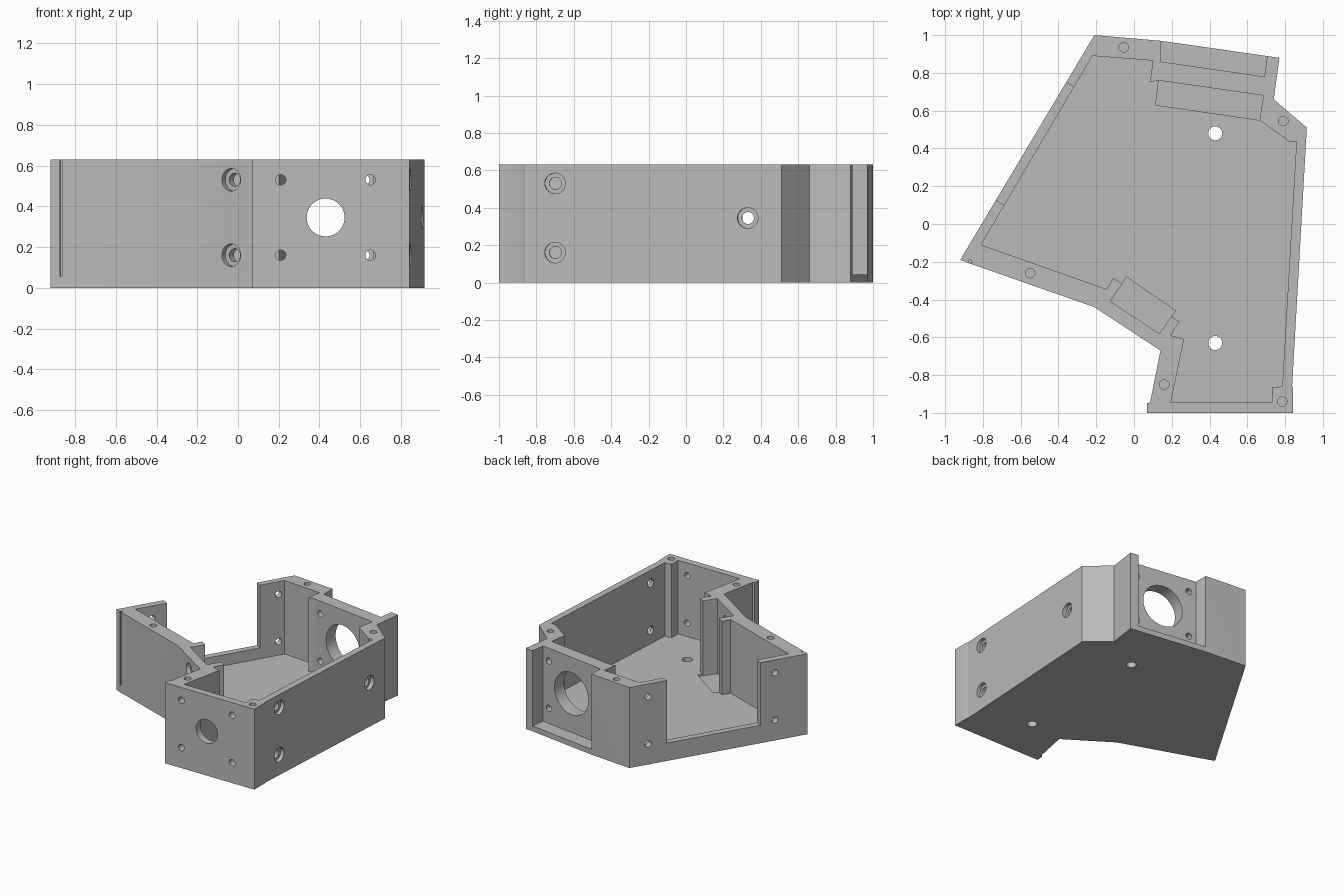
import bpy, bmesh
from mathutils import Vector

cube = bpy.data.objects.get("Cube")
if cube:
    bpy.data.objects.remove(cube, do_unlink=True)

HEIGHT, FLOOR, POCKET, SILL, ABOVE = 0.63, 0.055, 0.042, 0.14, 0.8
LOW, MID, HIGH = 0.16, 0.345, 0.53

grey = bpy.data.materials.new("plain grey")
grey.use_nodes = True
colour = (0.5, 0.5, 0.5, 1)
grey.diffuse_color = colour
grey.node_tree.nodes["Principled BSDF"].inputs["Base Color"].default_value = colour


def add(name, bm):
    bmesh.ops.recalc_face_normals(bm, faces=bm.faces)
    mesh = bpy.data.meshes.new(name)
    bm.to_mesh(mesh)
    bm.free()
    mesh.materials.append(grey)
    obj = bpy.data.objects.new(name, mesh)
    bpy.context.collection.objects.link(obj)
    return obj


def prism(name, outline, z0, z1):
    bm = bmesh.new()
    face = bm.faces.new([bm.verts.new((x, y, z0)) for x, y in outline])
    new = bmesh.ops.extrude_face_region(bm, geom=[face])["geom"]
    bmesh.ops.translate(bm, vec=(0, 0, z1 - z0),
                        verts=[v for v in new if isinstance(v, bmesh.types.BMVert)])
    return add(name, bm)


def cut(cutter):
    mod = housing.modifiers.new("cut", 'BOOLEAN')
    mod.operation, mod.solver, mod.object = 'DIFFERENCE', 'EXACT', cutter
    bpy.context.view_layer.objects.active = housing
    bpy.ops.object.modifier_apply(modifier=mod.name)
    bpy.data.objects.remove(cutter, do_unlink=True)


def drill(centre, axis, radius, before, after):
    """Round hole along axis, reaching from -before to +after about centre."""
    axis = Vector(axis).normalized()
    bm = bmesh.new()
    bmesh.ops.create_cone(bm, cap_ends=True, segments=40, radius1=radius,
                          radius2=radius, depth=before + after)
    turn = Vector((0, 0, 1)).rotation_difference(axis).to_matrix().to_4x4()
    bm.transform(turn)
    bmesh.ops.translate(bm, verts=bm.verts,
                        vec=Vector(centre) + axis * (after - before) / 2)
    cut(add("hole_cutter", bm))


# Outer body
housing = prism("housing", [
    (-.21, 1), (.14, .97), (.77, .88), (.74, .66), (.915, .51), (.837, -.86),
    (.842, -.87), (.842, -1), (.07, -1), (.07, -.948), (.085, -.945),
    (.14, -.67), (-.21, -.44), (-.875, -.207), (-.92, -.19)], 0, HEIGHT)

# Main cavity, including the plate slot in the angled front wall
cut(prism("cavity", [
    (-.22, .89), (.10, .865), (.085, .75), (.13, .76), (.685, .68), (.665, .55),
    (.825, .435), (.86, .435), (.785, -.86), (.73, -.865), (.73, -.945),
    (.195, -.945), (.265, -.61), (.195, -.59), (.24, -.515), (.197, -.49),
    (.135, -.58), (-.125, -.41), (-.063, -.315), (-.11, -.285),
    (-.145, -.345), (-.81, -.11)], FLOOR, ABOVE))

# Shallow floor pockets
cut(prism("back_pocket", [(.13, .76), (.685, .68), (.665, .55), (.115, .63)], POCKET, .2))
cut(prism("front_pocket", [(-.04, -.28), (-.125, -.41), (.135, -.58), (.22, -.46)], POCKET, .2))

# Recess in the back face, side opening and thin corner groove
cut(prism("back_recess", [(.14, 1.1), (.14, .86), (.69, .78), (.72, 1.0)], POCKET, ABOVE))
cut(prism("side_opening", [(-.45, .80), (-.30, .715), (-.665, .09), (-.81, .17)], SILL, ABOVE))
cut(prism("corner_groove", [(-.877, -.23), (-.867, -.23), (-.862, -.192), (-.872, -.189)],
          FLOOR, ABOVE))

# Motor mount holes in front wall and back plate
back_axis = Vector((.14, .99, 0)).normalized()
along = Vector((.99, -.14, 0)).normalized()
back_mid = Vector((.41, .77, MID))
drill((.43, -.97, MID), (0, 1, 0), .093, .1, .1)
drill(back_mid, back_axis, .165, .1, .1)
for z in (LOW, HIGH):
    for side in (-.22, .22):
        drill((.43 + side, -.97, z), (0, 1, 0), .025, .1, .06)
        drill(back_mid + along * side + Vector((0, 0, z - MID)), back_axis, .025, .1, .1)

# Counterbored screw holes: long side wall and angled front wall
side_axis, front_axis = (1, -.055, 0), (-.55, -.83, 0)
bores = [((.847, -.7, LOW), side_axis), ((.847, -.7, HIGH), side_axis),
         ((.904, .33, MID), side_axis),
         ((-.033, -.556, LOW), front_axis), ((-.033, -.556, HIGH), front_axis)]
for centre, axis in bores:
    drill(centre, axis, .032, .13, .05)
    drill(centre, axis, .055, .03, .05)

# Plain holes beside the side opening
for x, y in ((-.285, .874), (-.79, .028)):
    for z in (LOW, HIGH):
        drill((x, y, z), (-.859, .512, 0), .025, .08, .05)

# Floor holes and blind lid screw holes
for y in (.48, -.63):
    drill((.43, y, 0), (0, 0, 1), .037, .1, .1)
for x, y in ((-.055, .935), (.79, .545), (-.55, -.26), (.16, -.85), (.785, -.94)):
    drill((x, y, HEIGHT), (0, 0, 1), .025, .15, .05)

bpy.ops.object.select_all(action='DESELECT')
housing.select_set(True)
bpy.context.view_layer.objects.active = housing
bpy.ops.object.shade_smooth_by_angle(angle=0.5)
